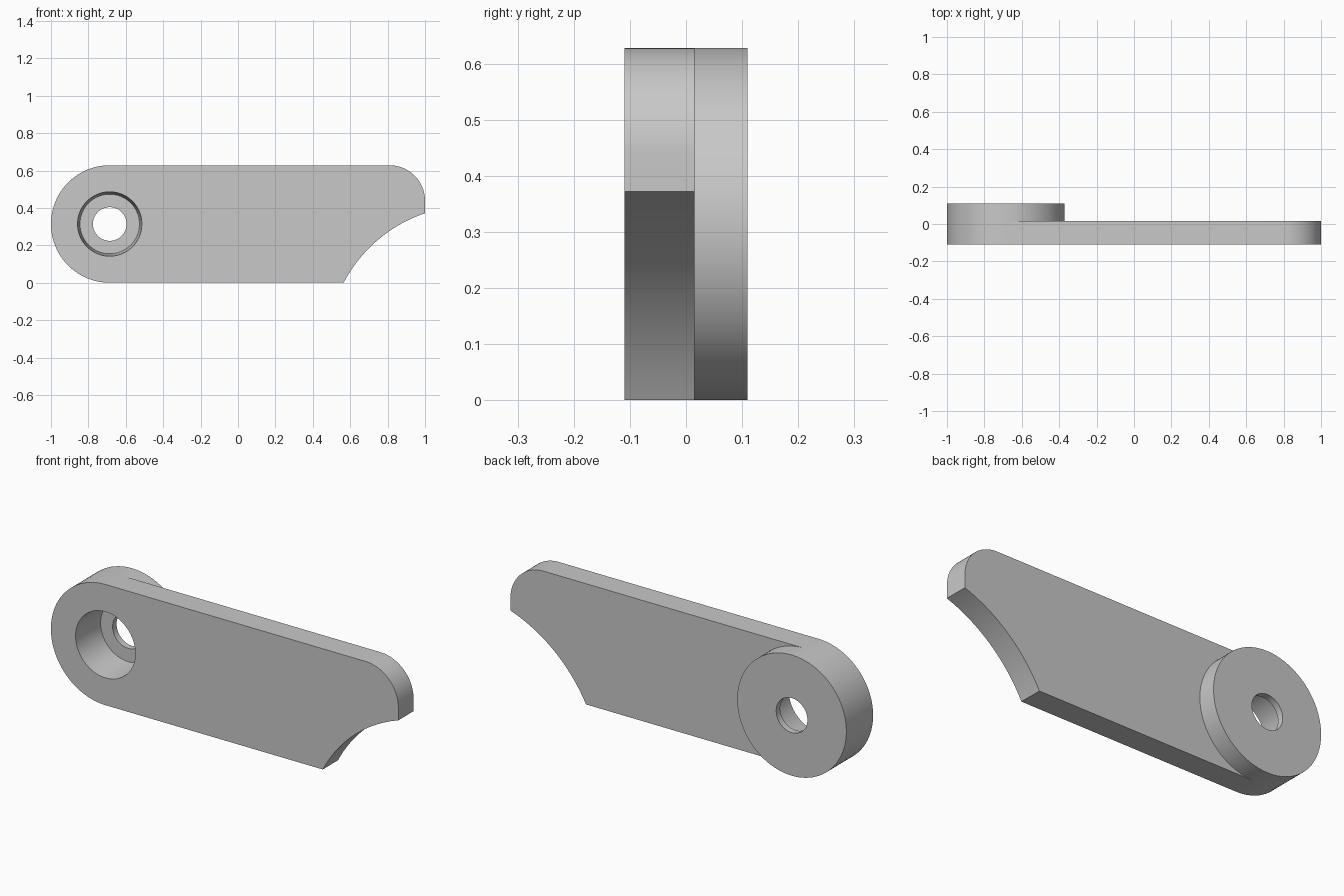
import bpy, bmesh
from math import pi, cos, sin, atan2, hypot
from mathutils import Vector

cube = bpy.data.objects.get("Cube")
if cube:
    bpy.data.objects.remove(cube, do_unlink=True)

# Main dimensions
R = 0.314                            # rounded end and boss
CX, CZ = -1 + R, R                   # pivot centre
FRONT, STEP, FLOOR, BACK = -0.11, 0.015, 0.077, 0.11
CORNER = 0.19
N = 48                               # segments per half circle


def arc(cx, cz, r, a0, a1, n):
    return [(cx + r * cos(a0 + (a1 - a0) * i / n),
             cz + r * sin(a0 + (a1 - a0) * i / n)) for i in range(n + 1)]


def circle(r):
    return arc(CX, CZ, r, pi / 2, 5 * pi / 2, 2 * N)[:-1]


def notch(p, q, sag, n):
    """Arc from p to q, bulging up and left by sag."""
    p, q = Vector(p), Vector(q)
    d = q - p
    normal = Vector((-d.y, d.x)).normalized()
    r = d.length ** 2 / (8 * sag) + sag / 2
    c = (p + q) / 2 + normal * (sag - r)
    a0, a1 = (atan2(v.y - c.y, v.x - c.x) for v in (p, q))
    return arc(c.x, c.y, r, a0, a1, n)


bm = bmesh.new()


def ring(points, y):
    return [bm.verts.new((x, y, z)) for x, z in points]


def bridge(a, b, closed=True):
    n = len(a)
    for i in range(n if closed else n - 1):
        j = (i + 1) % n
        bm.faces.new((a[i], a[j], b[j], b[i]))


# Plate outline: round end, bottom edge, concave notch, rounded top corner
left = arc(CX, CZ, R, pi / 2, 3 * pi / 2, N)
rest = notch((0.565, 0), (1, 0.372), 0.055, 32)
rest += arc(1 - CORNER, 2 * R - CORNER, CORNER, 0, pi / 2, 24)
front = ring(left + rest, FRONT)
step = ring(left + rest, STEP)
bridge(front, step)

# Boss behind the round end, sharing its left half with the plate
boss_right = ring(circle(R)[N + 1:], STEP)
boss_base = step[:N + 1] + boss_right
boss_back = ring(circle(R), BACK)
bridge(boss_base, boss_back)
bm.faces.new(step[N:] + [step[0]] + boss_right[::-1])

# Tapered counterbore, its floor and the through hole
bore = [ring(circle(r), y) for r, y in
        ((0.172, FRONT), (0.159, FLOOR), (0.09, FLOOR), (0.09, BACK))]
for a, b in zip(bore, bore[1:]):
    bridge(a, b)
bridge(bore[-1], boss_back)

# Front face around the counterbore
mouth = bore[0]
bridge(front[:N + 1], mouth[:N + 1], closed=False)
bm.faces.new(front[N:] + [front[0], mouth[0]] + mouth[:N - 1:-1])

bmesh.ops.recalc_face_normals(bm, faces=bm.faces)
mesh = bpy.data.meshes.new("lever_arm")
bm.to_mesh(mesh)
bm.free()
arm = bpy.data.objects.new("lever_arm", mesh)
bpy.context.collection.objects.link(arm)

# Single grey colour
grey = bpy.data.materials.new("light_grey")
grey.use_nodes = True
colour = (0.58, 0.58, 0.58, 1)
grey.diffuse_color = colour
grey.node_tree.nodes["Principled BSDF"].inputs["Base Color"].default_value = colour
mesh.materials.append(grey)

bpy.ops.object.select_all(action='DESELECT')
arm.select_set(True)
bpy.context.view_layer.objects.active = arm
bpy.ops.object.shade_smooth_by_angle()
